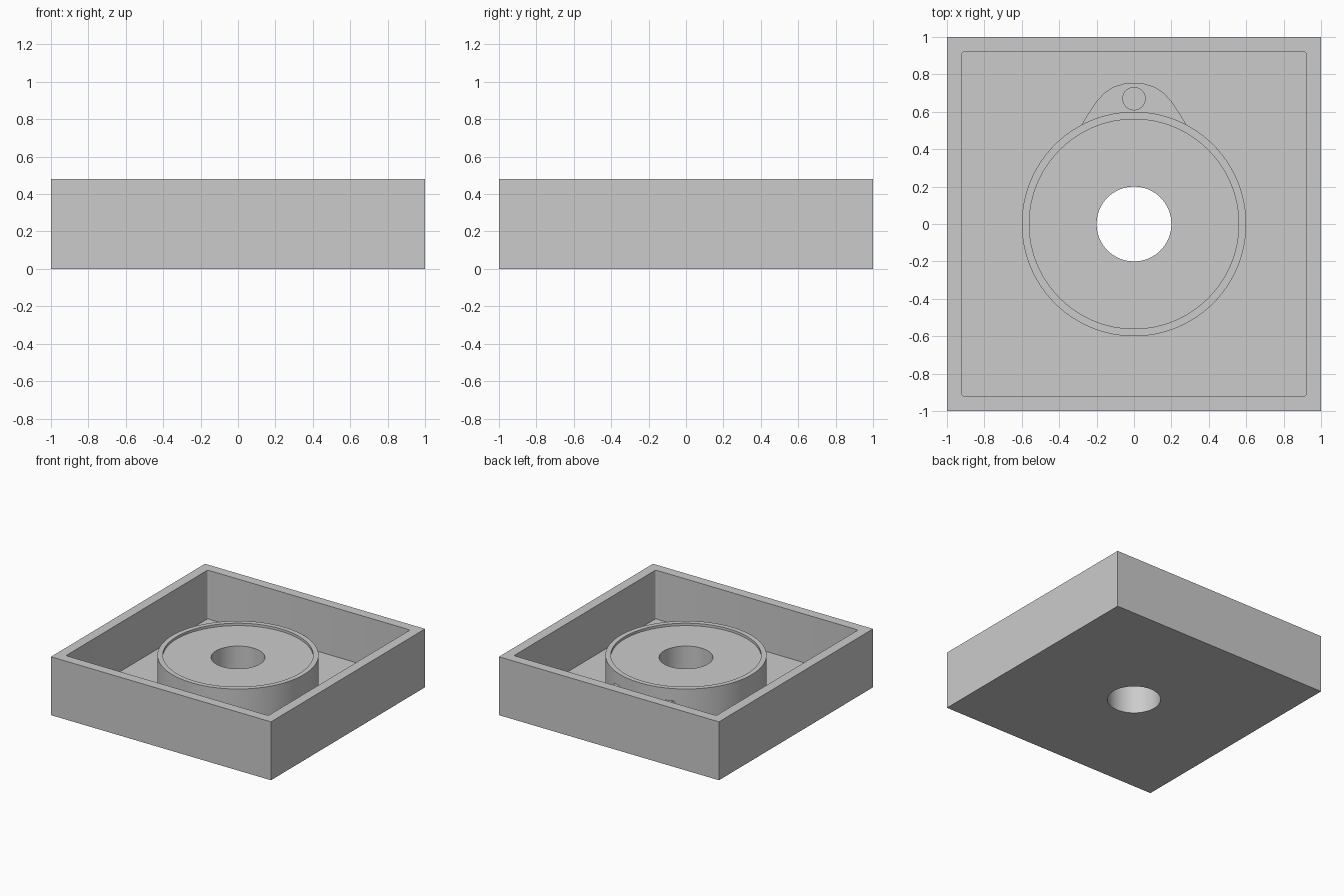
import bpy
import bmesh
import math

if "Cube" in bpy.data.objects:
    bpy.data.objects.remove(bpy.data.objects["Cube"], do_unlink=True)

grey = bpy.data.materials.new("plain grey")
grey.use_nodes = True
grey.diffuse_color = (0.6, 0.6, 0.6, 1)
grey.node_tree.nodes["Principled BSDF"].inputs["Base Color"].default_value = (0.6, 0.6, 0.6, 1)


def prism(name, outline, bottom, top):
    """Upright solid with the given counter-clockwise outline."""
    bm = bmesh.new()
    base = bm.faces.new([bm.verts.new((x, y, bottom)) for x, y in outline])
    up = bmesh.ops.extrude_face_region(bm, geom=[base])["geom"]
    bmesh.ops.translate(bm, vec=(0, 0, top - bottom),
                        verts=[v for v in up if isinstance(v, bmesh.types.BMVert)])
    bmesh.ops.recalc_face_normals(bm, faces=bm.faces)
    mesh = bpy.data.meshes.new(name)
    bm.to_mesh(mesh)
    bm.free()
    mesh.materials.append(grey)
    obj = bpy.data.objects.new(name, mesh)
    bpy.context.collection.objects.link(obj)
    return obj


def circle(radius, y=0, sides=96):
    return [(radius * math.cos(2 * math.pi * i / sides),
             y + radius * math.sin(2 * math.pi * i / sides)) for i in range(sides)]


def rounded_square(half, r, steps=4):
    c = half - r
    points = []
    for q, (sx, sy) in enumerate([(1, 1), (-1, 1), (-1, -1), (1, -1)]):
        for i in range(steps + 1):
            a = math.pi / 2 * (q + i / steps)
            points.append((sx * c + r * math.cos(a), sy * c + r * math.sin(a)))
    return points


def combine(target, tool, operation):
    """Apply a boolean and discard the tool."""
    mod = target.modifiers.new(operation.lower(), "BOOLEAN")
    mod.operation = operation
    mod.solver = "EXACT"
    mod.object = tool
    bpy.context.view_layer.objects.active = target
    bpy.ops.object.modifier_apply(modifier=mod.name)
    bpy.data.objects.remove(tool, do_unlink=True)


# Open square tray
tray = prism("tray", [(-1, -1), (1, -1), (1, 1), (-1, 1)], 0, 0.48)
combine(tray, prism("cavity", rounded_square(0.92, 0.012), 0.08, 0.6), "DIFFERENCE")

# Lug with a curved outline behind the hub
half = [(0.28, 0.53), (0.245, 0.59), (0.205, 0.65), (0.16, 0.7),
        (0.11, 0.733), (0.055, 0.75)]
lug = [(0.28, 0.4)] + half + [(0, 0.755)] + [(-x, y) for x, y in reversed(half)] + [(-0.28, 0.4)]
combine(tray, prism("lug", lug, 0.04, 0.28), "UNION")

# Round hub with a shallow recess inside its rim
combine(tray, prism("hub", circle(0.6), 0.04, 0.38), "UNION")
combine(tray, prism("recess", circle(0.56), 0.36, 0.6), "DIFFERENCE")

# Through bore and blind lug hole
combine(tray, prism("bore", circle(0.2), -0.1, 0.6), "DIFFERENCE")
combine(tray, prism("lug_hole", circle(0.06, 0.67, 32), 0.08, 0.6), "DIFFERENCE")

# Smooth round walls, keep edges sharp
tray.name = "tray_with_hub"
bpy.ops.object.select_all(action="DESELECT")
tray.select_set(True)
bpy.context.view_layer.objects.active = tray
bpy.ops.object.shade_smooth_by_angle(angle=math.radians(30))
